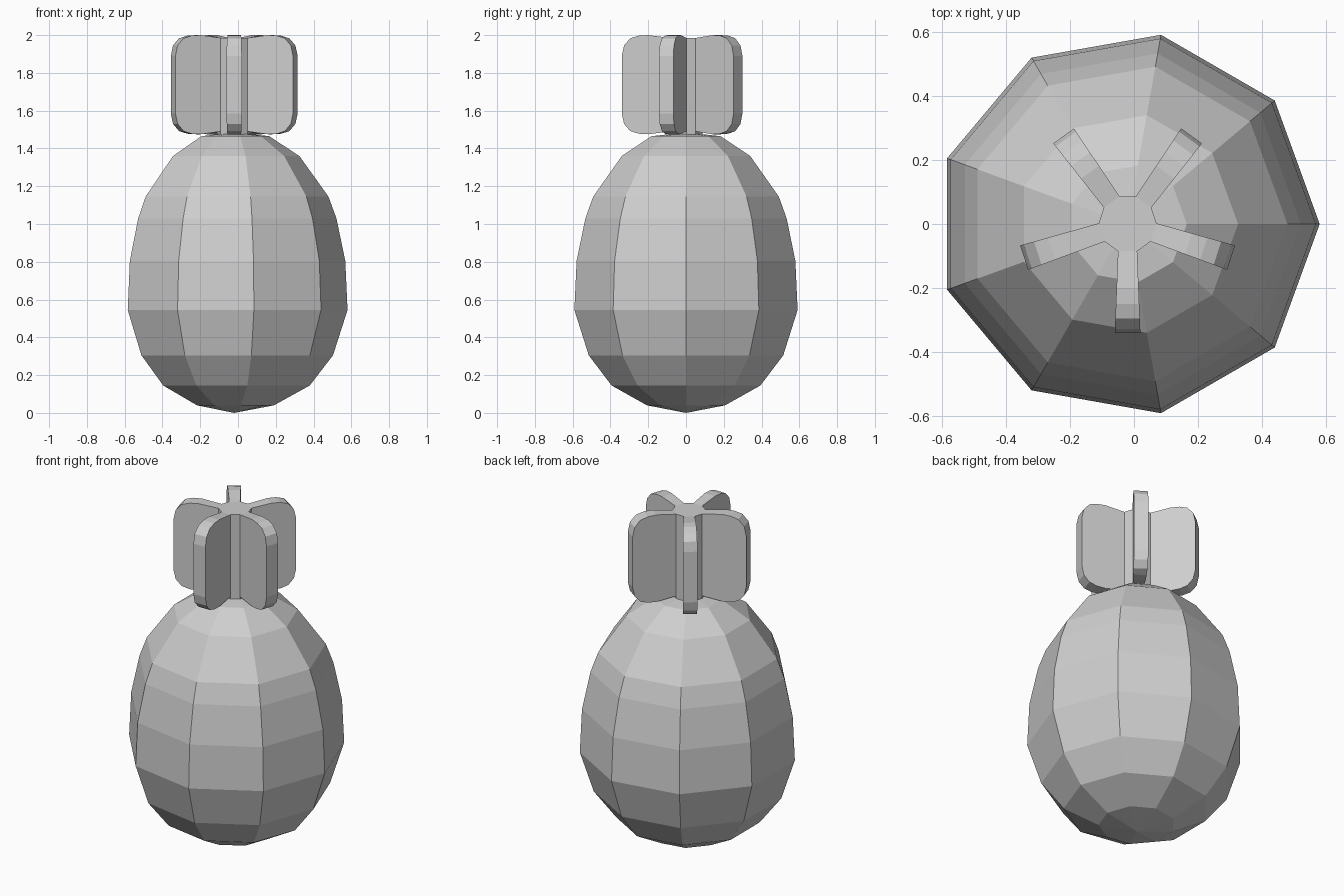
import bpy
import bmesh
from math import cos, sin, radians, hypot, atan2

default = bpy.data.objects.get("Cube")
if default:
    bpy.data.objects.remove(default, do_unlink=True)

AXIS_X = -0.02
MID_Z = 1.7375          # middle height of the tail fins
FIN_ANGLES = [radians(-90 + 72 * i) for i in range(5)]

metal = bpy.data.materials.new("grey metal")
metal.use_nodes = True
GREY = (0.62, 0.62, 0.62, 1)
metal.diffuse_color = GREY
metal.node_tree.nodes["Principled BSDF"].inputs["Base Color"].default_value = GREY


def finish(name, bm):
    """Turn a bmesh into a flat-shaded grey object on the common axis."""
    bmesh.ops.recalc_face_normals(bm, faces=bm.faces)
    mesh = bpy.data.meshes.new(name)
    bm.to_mesh(mesh)
    bm.free()
    mesh.materials.append(metal)
    obj = bpy.data.objects.new(name, mesh)
    obj.location.x = AXIS_X
    bpy.context.collection.objects.link(obj)
    return obj


def revolve(name, profile, angles, bottom, top):
    """Stack rings of (radius, z) and close them with a point at each end."""
    bm = bmesh.new()
    rings = [[bm.verts.new((r * cos(a), r * sin(a), z)) for a in angles]
             for r, z in profile]
    n = len(angles)
    for low, high in zip(rings, rings[1:]):
        for i in range(n):
            j = (i + 1) % n
            bm.faces.new((low[i], low[j], high[j], high[i]))
    for ring, z in ((rings[0], bottom), (rings[-1], top)):
        tip = bm.verts.new((0, 0, z))
        for i in range(n):
            bm.faces.new((ring[i], ring[(i + 1) % n], tip))
    return finish(name, bm)


# Nine-sided egg-shaped body
body_profile = [(0.21, 0.04), (0.4, 0.145), (0.523, 0.305), (0.6, 0.545),
                (0.588, 0.805), (0.541, 1.03), (0.499, 1.145),
                (0.345, 1.36), (0.185, 1.465)]
revolve("body", body_profile, [radians(40 * i) for i in range(9)], 0, 1.485)

# Ten-sided hub whose corners meet the fin roots
ROOT_R, ROOT_HALF = 0.085, 0.03
TIP_R, TIP_HALF = 0.34, 0.04
spread = atan2(ROOT_HALF, ROOT_R)
corner_r = hypot(ROOT_R, ROOT_HALF)
hub_angles = [a + s * spread for a in FIN_ANGLES for s in (-1, 1)]
revolve("tail_hub", [(corner_r, 1.47), (corner_r, 1.985)], hub_angles, 1.47, 1.985)

# Five rounded fins that thicken outward; lower outline mirrors the upper
upper = [(ROOT_R, 1.985), (0.2, 2.0), (0.25, 1.997), (0.295, 1.983),
         (0.328, 1.945), (TIP_R, 1.89)]
outline = upper + [(r, 2 * MID_Z - z) for r, z in reversed(upper)]
for number, angle in enumerate(FIN_ANGLES, 1):
    bm = bmesh.new()
    sides = []
    for s in (-1, 1):
        side = []
        for r, z in outline:
            t = (r - ROOT_R) / (TIP_R - ROOT_R)
            w = s * (ROOT_HALF + t * (TIP_HALF - ROOT_HALF))
            side.append(bm.verts.new((r * cos(angle) - w * sin(angle),
                                      r * sin(angle) + w * cos(angle), z)))
        bm.faces.new(side)
        sides.append(side)
    for i in range(len(outline) - 1):
        bm.faces.new((sides[0][i], sides[0][i + 1], sides[1][i + 1], sides[1][i]))
    bm.faces.new((sides[0][-1], sides[0][0], sides[1][0], sides[1][-1]))
    finish(f"tail_fin_{number}", bm)
